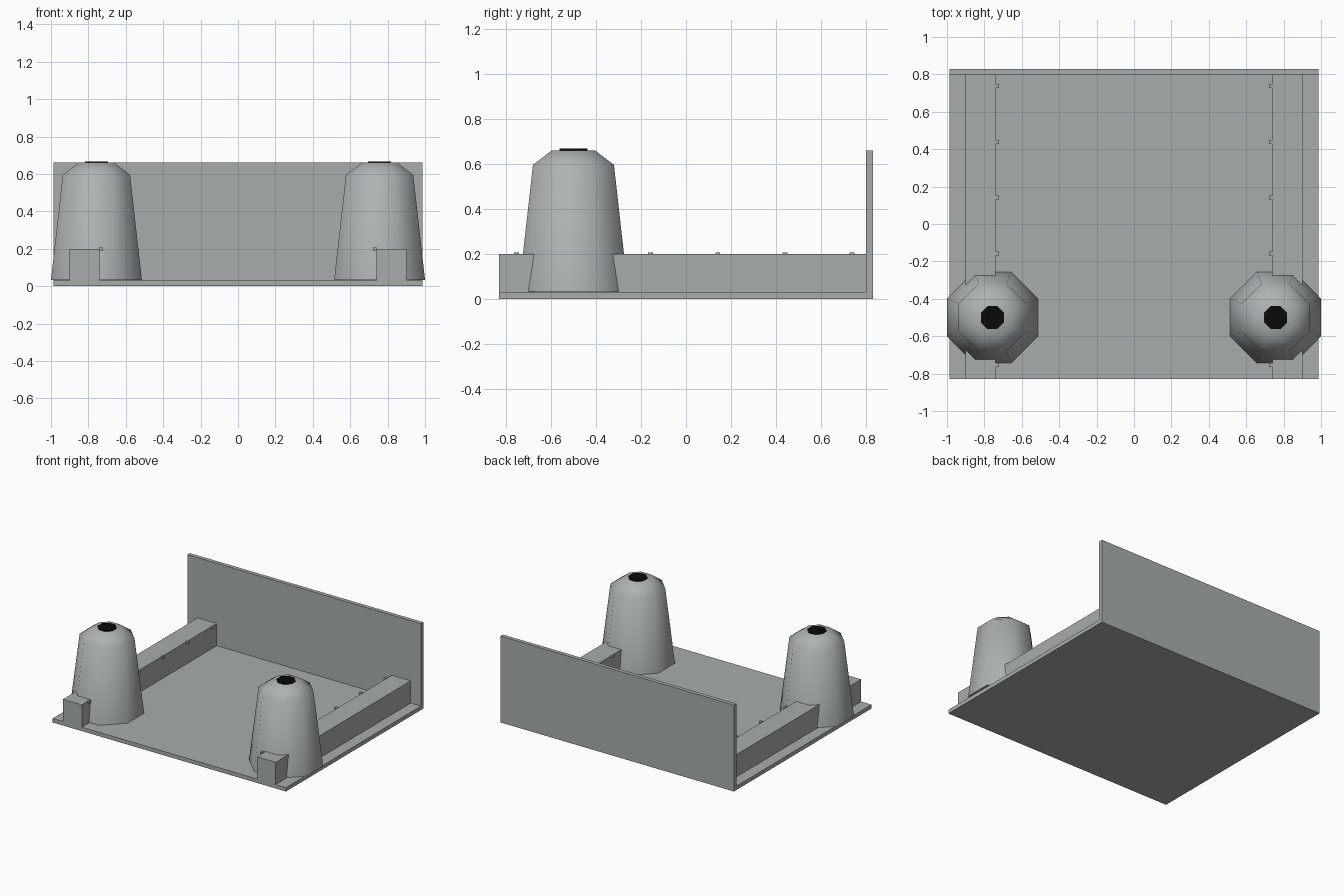
import bpy
import bmesh
import math

cube = bpy.data.objects.get("Cube")
if cube:
    bpy.data.objects.remove(cube, do_unlink=True)


def material(name, rgb):
    mat = bpy.data.materials.new(name)
    mat.use_nodes = True
    colour = (*rgb, 1.0)
    mat.diffuse_color = colour
    mat.node_tree.nodes["Principled BSDF"].inputs["Base Color"].default_value = colour
    return mat


GREY = material("panel grey", (0.39, 0.42, 0.415))
CONE_GREY = material("cone grey", (0.42, 0.445, 0.45))
BLACK = material("black", (0.003, 0.003, 0.003))


def add_object(name, bm, mat):
    bmesh.ops.recalc_face_normals(bm, faces=bm.faces)
    mesh = bpy.data.meshes.new(name)
    bm.to_mesh(mesh)
    bm.free()
    mesh.materials.append(mat)
    obj = bpy.data.objects.new(name, mesh)
    bpy.context.collection.objects.link(obj)
    return obj


def box(name, low, high, mat):
    bm = bmesh.new()
    bmesh.ops.create_cube(bm, size=1)
    for v in bm.verts:
        v.co = [(a + b) / 2 + c * (b - a) for a, b, c in zip(low, high, v.co)]
    return add_object(name, bm, mat)


def octagon_stack(name, profile, x, y, mat):
    """Eight-sided solid; profile lists (flat-side radius, height) pairs."""
    bm = bmesh.new()
    rings = []
    for flat, z in profile:
        r = flat / math.cos(math.pi / 8)
        angles = [(i + 0.5) * math.pi / 4 for i in range(8)]
        rings.append([bm.verts.new((x + r * math.cos(a), y + r * math.sin(a), z))
                      for a in angles])
    for lower, upper in zip(rings, rings[1:]):
        for i in range(8):
            j = (i + 1) % 8
            bm.faces.new((lower[i], lower[j], upper[j], upper[i]))
    bm.faces.new(rings[0])
    bm.faces.new(rings[-1])
    return add_object(name, bm, mat)


# Floor and back wall
box("base_plate", (-0.987, -0.83, 0), (0.987, 0.83, 0.03), GREY)
box("back_wall", (-0.987, 0.80, 0), (0.987, 0.83, 0.66), GREY)

for side, s in (("left", 1), ("right", -1)):
    # Side rail with small tabs along its inner top edge
    x_in, x_out = sorted((s * 0.74, s * 0.90))
    box(side + "_rail", (x_in, -0.83, 0.03), (x_out, 0.80, 0.20), GREY)
    t_in, t_out = sorted((s * 0.722, s * 0.742))
    for i in range(6):
        y = -0.753 + i * 0.298
        box(f"{side}_rail_tab_{i + 1}", (t_in, y - 0.011, 0.19),
            (t_out, y + 0.011, 0.206), GREY)

    # Tapered cone with a bevelled shoulder
    x, y = s * 0.757, -0.50
    cone = octagon_stack(side + "_cone", [(0.243, 0.033), (0.18, 0.595), (0.095, 0.66)],
                         x, y, CONE_GREY)
    bpy.ops.object.select_all(action="DESELECT")
    cone.select_set(True)
    bpy.context.view_layer.objects.active = cone
    bpy.ops.object.shade_smooth_by_angle(angle=math.radians(50))

    # Dark cap on the cone
    octagon_stack(side + "_cone_cap", [(0.062, 0.659), (0.062, 0.667)], x, y, BLACK)
